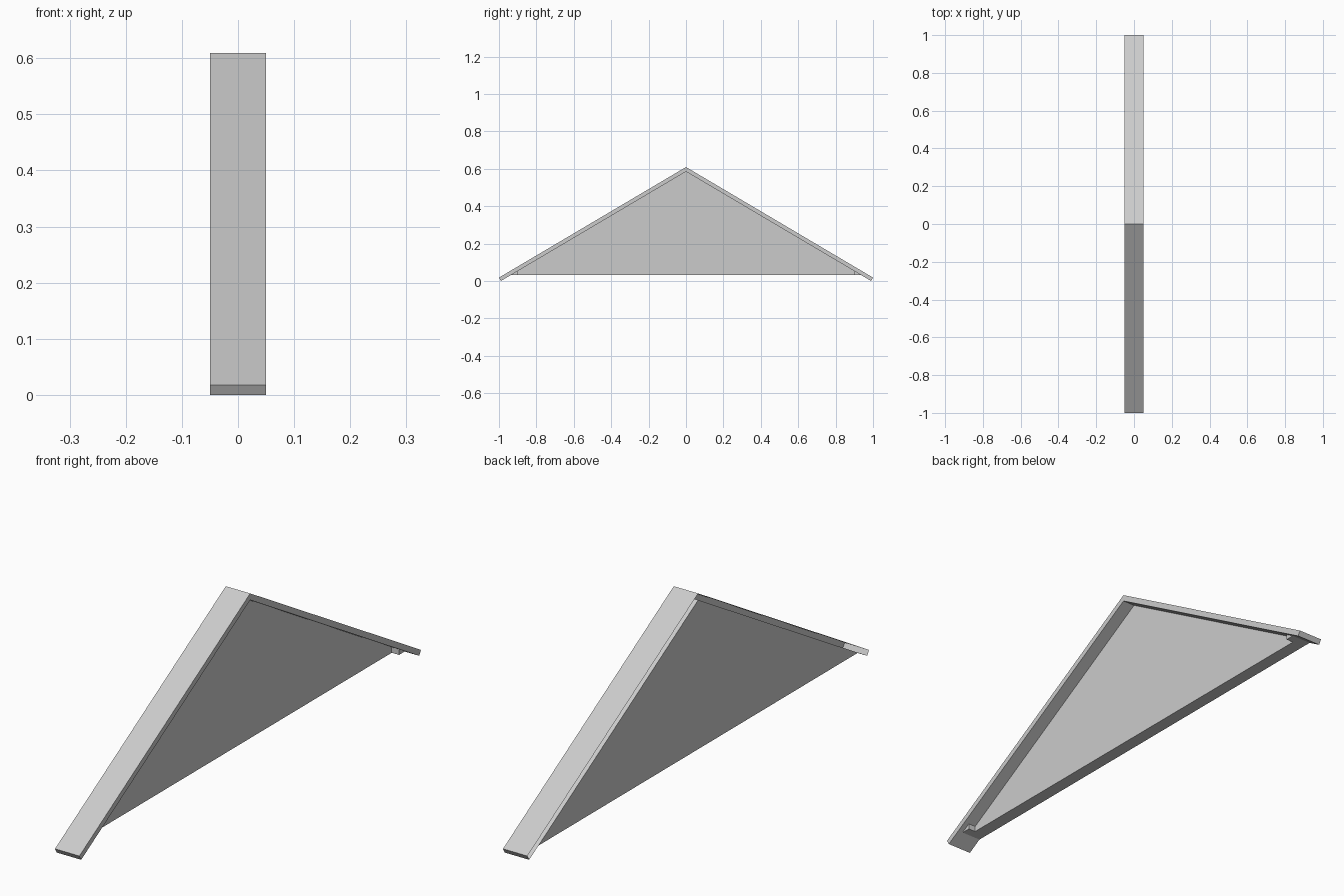
import bpy
import bmesh

cube = bpy.data.objects.get("Cube")
if cube:
    bpy.data.objects.remove(cube, do_unlink=True)

GREY = (0.6, 0.6, 0.6, 1.0)
grey = bpy.data.materials.new("light grey")
grey.use_nodes = True
grey.diffuse_color = GREY
grey.node_tree.nodes["Principled BSDF"].inputs["Base Color"].default_value = GREY

HALF = 0.05            # half width of the roof strip
RIDGE, EAVE = 0.609, 0.018
RUN, DROP = 0.0107, 0.018          # offset of the square-cut eave end
SLOPE = RIDGE - EAVE
UNDER_RIDGE = SLOPE * (1 - RUN)    # height of the underside at the ridge
SILL = 0.032                       # bottom of the gable wall
TOE = (UNDER_RIDGE - SILL) / SLOPE  # where the wall meets the roof underside


def prism(name, profile, x0, x1, open_left=False):
    """Extrude a (y, z) profile from x0 to x1; optionally leave the x0 end open."""
    bm = bmesh.new()
    near = [bm.verts.new((x0, y, z)) for y, z in profile]
    far = [bm.verts.new((x1, y, z)) for y, z in profile]
    bm.faces.new(far)
    cap = bm.faces.new(near)
    n = len(profile)
    for i in range(n):
        j = (i + 1) % n
        bm.faces.new((near[i], near[j], far[j], far[i]))
    bmesh.ops.recalc_face_normals(bm, faces=bm.faces[:])
    if open_left:
        bmesh.ops.delete(bm, geom=[cap], context='FACES_ONLY')
    mesh = bpy.data.meshes.new(name)
    bm.to_mesh(mesh)
    bm.free()
    mesh.materials.append(grey)
    obj = bpy.data.objects.new(name, mesh)
    bpy.context.collection.objects.link(obj)
    return obj


# Roof: bent slab with square-cut eaves, open along one edge
slope_side = [(1, EAVE), (1 - RUN, 0)]
roof = [(0, RIDGE)] + slope_side + [(0, UNDER_RIDGE)]
roof += [(-y, z) for y, z in reversed(slope_side)]
prism("gable_roof", roof, -HALF, HALF, open_left=True)

# Gable wall: triangle filling one half of the roof depth
prism("gable_wall", [(-TOE, SILL), (TOE, SILL), (0, UNDER_RIDGE)], -HALF, 0)

# Eave blocks: small wedges in the corners beside the wall
for name, s in (("front_eave_block", -1), ("back_eave_block", 1)):
    wedge = [(s * 0.9, SILL), (s * TOE, SILL), (s * 0.9, UNDER_RIDGE - 0.9 * SLOPE)]
    prism(name, wedge, 0, 0.03)
